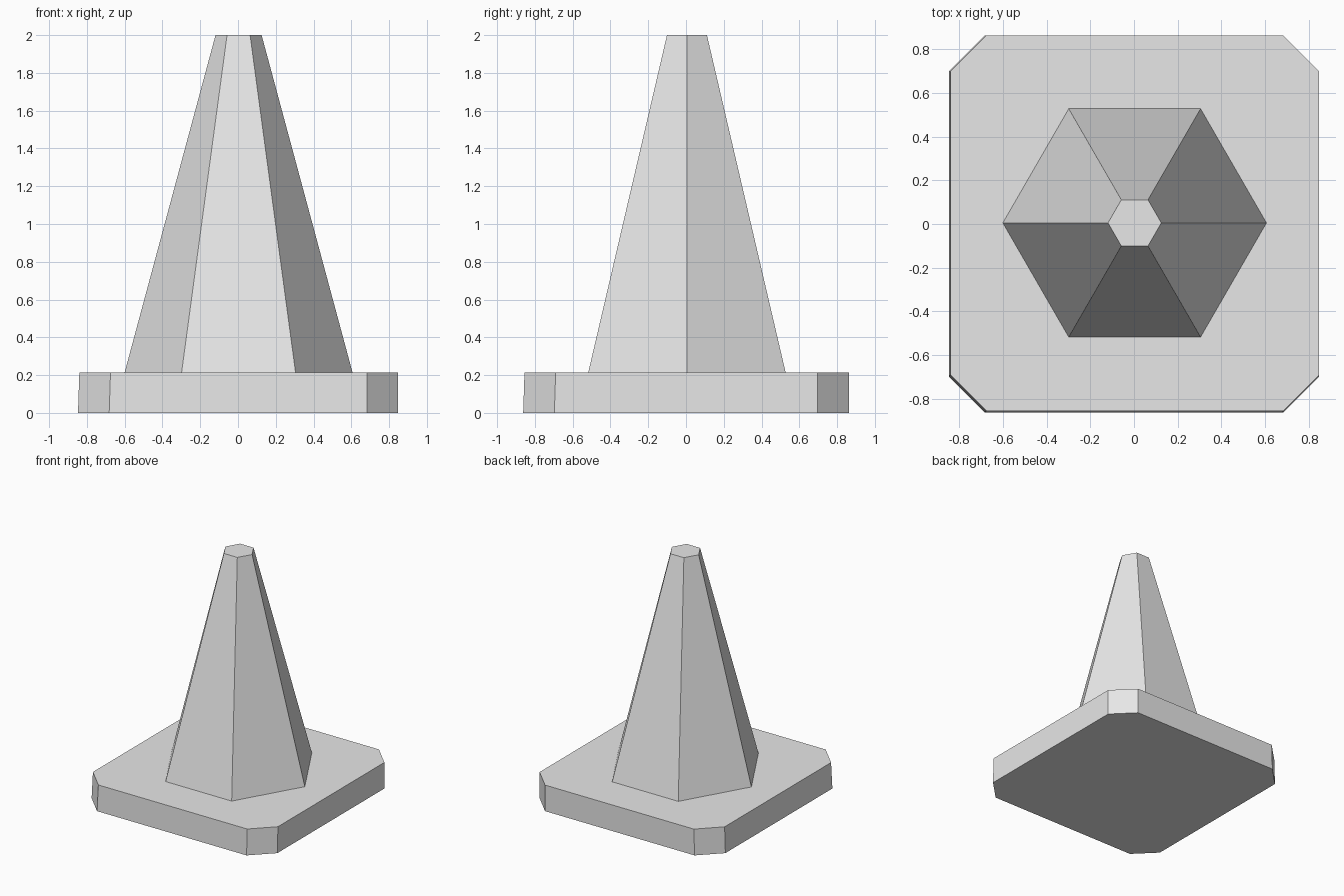
import bpy
import bmesh

cube = bpy.data.objects.get("Cube")
if cube:
    bpy.data.objects.remove(cube, do_unlink=True)

grey = bpy.data.materials.new("light_grey")
grey.use_nodes = True
grey.diffuse_color = (0.8, 0.8, 0.8, 1)
grey.node_tree.nodes["Principled BSDF"].inputs["Base Color"].default_value = (0.8, 0.8, 0.8, 1)

BASE_TOP = 0.215
HEIGHT = 2.0


def add_part(name, bm):
    bmesh.ops.recalc_face_normals(bm, faces=bm.faces)
    mesh = bpy.data.meshes.new(name)
    bm.to_mesh(mesh)
    bm.free()
    mesh.materials.append(grey)
    obj = bpy.data.objects.new(name, mesh)
    bpy.context.collection.objects.link(obj)
    return obj


def loft(name, lower, upper):
    """Solid between two outlines with the same number of points."""
    bm = bmesh.new()
    a = [bm.verts.new(p) for p in lower]
    b = [bm.verts.new(p) for p in upper]
    bm.faces.new(a[::-1])
    bm.faces.new(b)
    for i in range(len(a)):
        j = (i + 1) % len(a)
        bm.faces.new((a[i], a[j], b[j], b[i]))
    return add_part(name, bm)


def octagon(left, right, front, back, cut, z):
    """Rectangle with its four corners cut off."""
    return [(left + cut, front, z), (right - cut, front, z),
            (right, front + cut, z), (right, back - cut, z),
            (right - cut, back, z), (left + cut, back, z),
            (left, back - cut, z), (left, front + cut, z)]


# Base slab, very slightly tapered on its left and front sides
loft("base",
     octagon(-0.847, 0.847, -0.862, 0.862, 0.165, 0),
     octagon(-0.84, 0.847, -0.855, 0.862, 0.165, BASE_TOP))

# Six-sided cone with a flat tip
bm = bmesh.new()
bmesh.ops.create_cone(bm, cap_ends=True, segments=6, radius1=0.603,
                      radius2=0.122, depth=HEIGHT - BASE_TOP)
# Turn so that two corners lie along x
if max(v.co.x for v in bm.verts) < max(v.co.y for v in bm.verts):
    for v in bm.verts:
        v.co.x, v.co.y = -v.co.y, v.co.x
cone = add_part("cone", bm)
cone.location = (0.003, 0.005, (HEIGHT + BASE_TOP) / 2)
